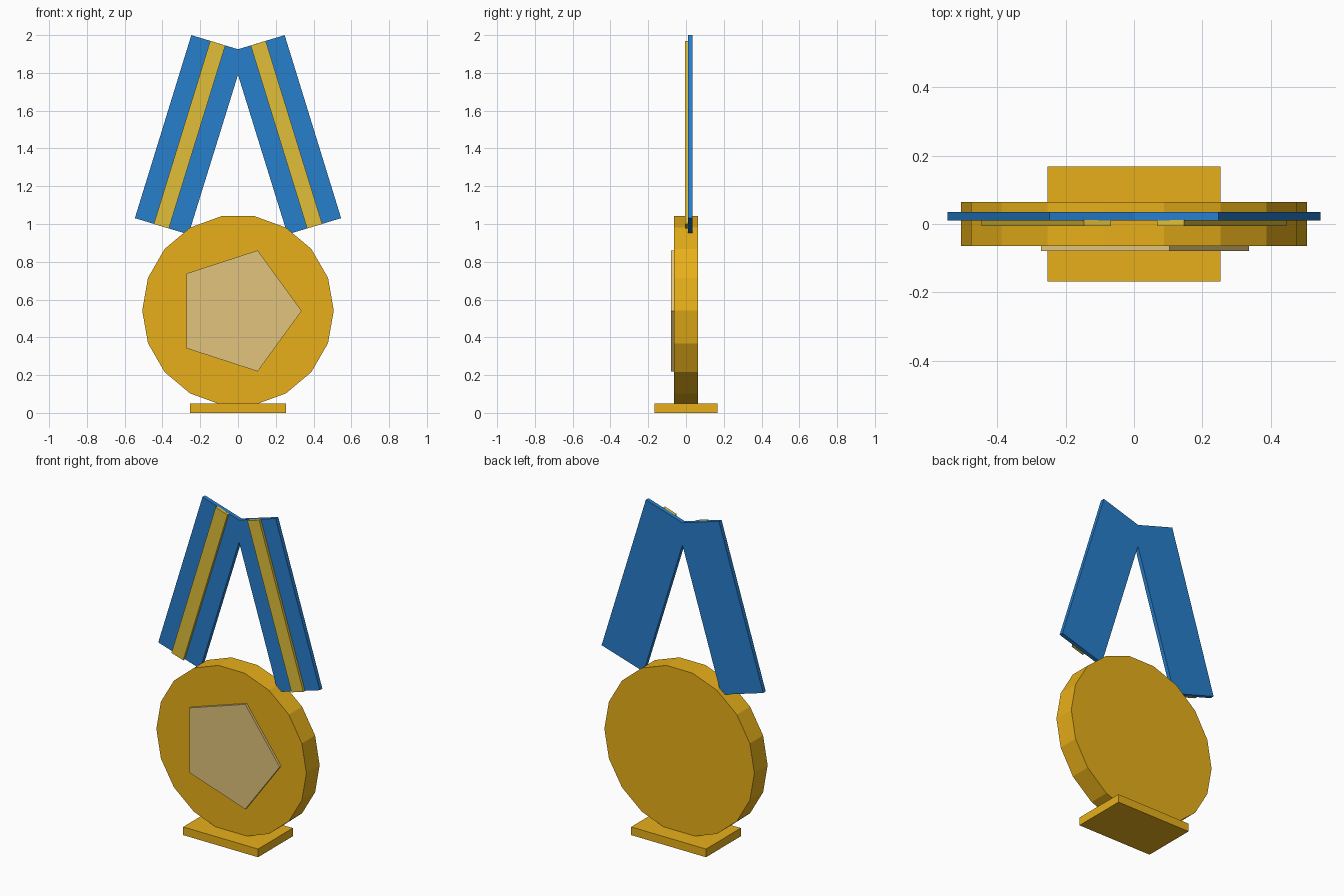
import bpy, bmesh
from math import cos, sin, tau

if "Cube" in bpy.data.objects:
    bpy.data.objects.remove(bpy.data.objects["Cube"])


def material(name, rgb):
    m = bpy.data.materials.new(name)
    m.diffuse_color = (*rgb, 1)
    m.use_nodes = True
    m.node_tree.nodes["Principled BSDF"].inputs["Base Color"].default_value = m.diffuse_color
    return m


gold = material("gold", (0.80, 0.43, 0.01))
pale_gold = material("pale_gold", (0.75, 0.55, 0.20))
yellow = material("yellow", (0.75, 0.52, 0.04))
blue = material("blue", (0.02, 0.21, 0.60))


def prism(name, outline, y_front, y_back, mat):
    """Extrude an (x, z) outline along y."""
    bm = bmesh.new()
    face = bm.faces.new([bm.verts.new((x, y_front, z)) for x, z in outline])
    ext = bmesh.ops.extrude_face_region(bm, geom=[face], use_keep_orig=True)
    verts = [v for v in ext["geom"] if isinstance(v, bmesh.types.BMVert)]
    bmesh.ops.translate(bm, verts=verts, vec=(0, y_back - y_front, 0))
    bmesh.ops.recalc_face_normals(bm, faces=bm.faces)
    me = bpy.data.meshes.new(name)
    bm.to_mesh(me)
    bm.free()
    me.materials.append(mat)
    ob = bpy.data.objects.new(name, me)
    bpy.context.collection.objects.link(ob)
    return ob


def ngon(sides, radius, z):
    return [(radius * cos(tau * i / sides), z + radius * sin(tau * i / sides))
            for i in range(sides)]


def flip(points):
    return [(-x, z) for x, z in reversed(points)]


# Foot plate
prism("base", [(-0.253, 0), (0.253, 0), (0.253, 0.05), (-0.253, 0.05)],
      -0.168, 0.168, gold)

# Medal disc with a raised pentagon on the front
prism("medal_disc", ngon(18, 0.507, 0.542), -0.064, 0.064, gold)
prism("pentagon_emblem", ngon(5, 0.337, 0.54), -0.079, -0.062, pale_gold)

# Ribbon: two straps joined in an inverted V
left_outer = [(-0.262, 0.945), (-0.546, 1.031), (-0.247, 2.0)]
ribbon = [(0, 1.79)] + left_outer + [(0, 1.925)] + flip(left_outer)
prism("ribbon", ribbon, 0.010, 0.035, blue)

# Stripe along the middle of each strap
stripe = [(-0.366, 0.976), (-0.446, 1.000), (-0.147, 1.970), (-0.067, 1.945)]
prism("left_stripe", stripe, -0.006, 0.011, yellow)
prism("right_stripe", flip(stripe), -0.006, 0.011, yellow)
